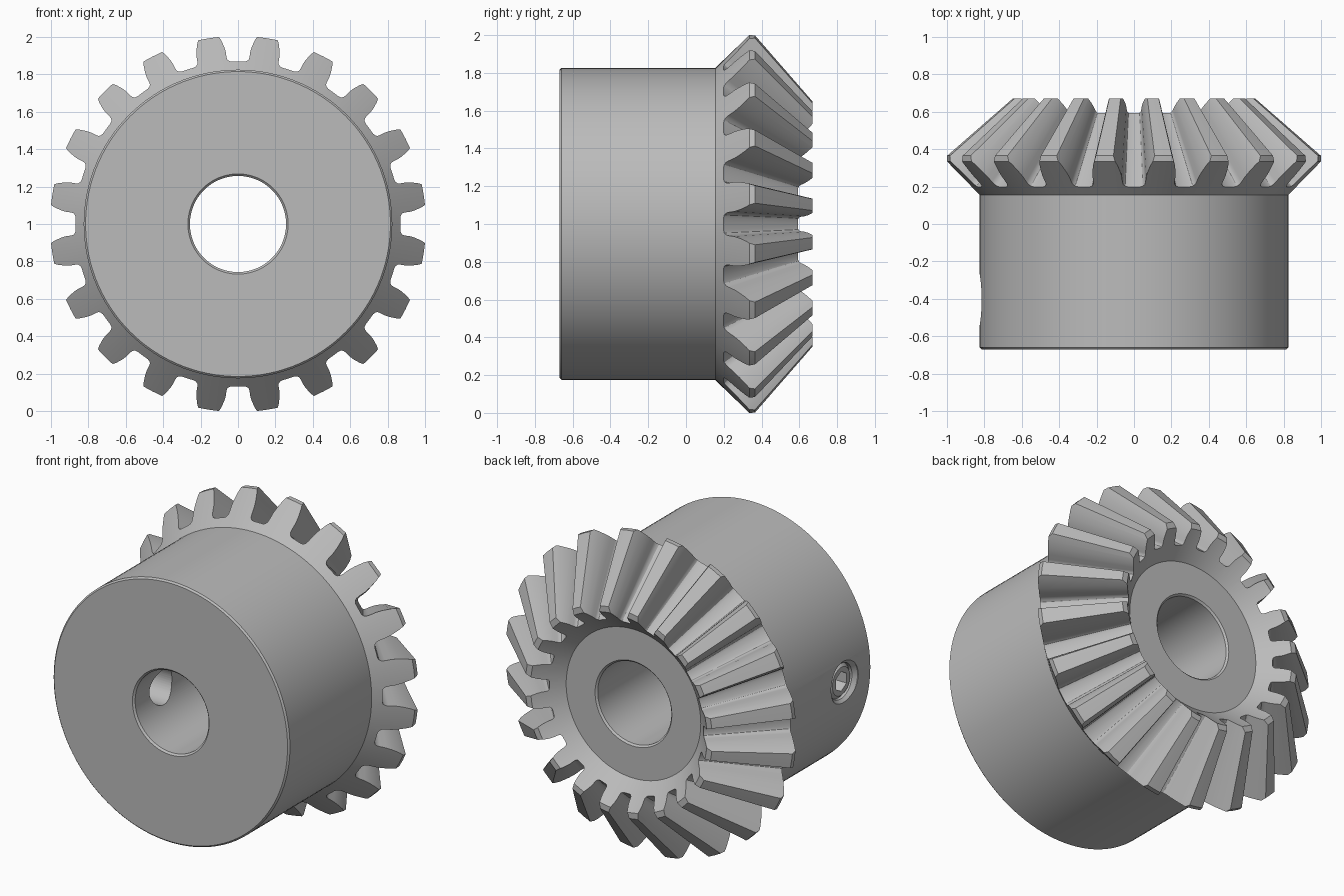
import bpy, bmesh
from math import pi, sin, cos, radians
from mathutils import Vector, Matrix

cube = bpy.data.objects.get("Cube")
if cube:
    bpy.data.objects.remove(cube, do_unlink=True)

steel = bpy.data.materials.new("steel_grey")
steel.use_nodes = True
GREY = (0.5, 0.5, 0.5, 1)
steel.diffuse_color = GREY
steel.node_tree.nodes["Principled BSDF"].inputs["Base Color"].default_value = GREY

TEETH = 20
PITCH_R, PITCH_Y = 0.953, 0.283        # pitch circle at the large end
APEX = Vector((0, PITCH_Y + PITCH_R, 0))
CENTRE = Vector((0, 0, 1))
SCREW_AT = Vector((0, -0.405, 1))


def finish(bm, name):
    bmesh.ops.remove_doubles(bm, verts=bm.verts, dist=1e-5)
    bmesh.ops.recalc_face_normals(bm, faces=bm.faces)
    mesh = bpy.data.meshes.new(name)
    bm.to_mesh(mesh)
    bm.free()
    mesh.materials.append(steel)
    obj = bpy.data.objects.new(name, mesh)
    bpy.context.collection.objects.link(obj)
    return obj


def lathe(name, profile, axis, origin, steps):
    """Revolve (along, radius) pairs round an axis; the profile is closed."""
    axis = Vector(axis)
    bm = bmesh.new()
    verts = [bm.verts.new(origin + axis * a + Vector((0, 0, r))) for a, r in profile]
    edges = [bm.edges.new((v, verts[i - 1])) for i, v in enumerate(verts)]
    bmesh.ops.spin(bm, geom=verts + edges, cent=origin, axis=axis,
                   angle=2 * pi, steps=steps, use_duplicate=False)
    return finish(bm, name)


def cut(target, cutter):
    mod = target.modifiers.new("cut", 'BOOLEAN')
    mod.operation = 'DIFFERENCE'
    mod.solver = 'EXACT'
    mod.object = cutter
    bpy.context.view_layer.objects.active = target
    bpy.ops.object.modifier_apply(modifier=mod.name)
    bpy.data.objects.remove(cutter, do_unlink=True)


def smooth(obj):
    bpy.ops.object.select_all(action='DESELECT')
    obj.select_set(True)
    bpy.context.view_layer.objects.active = obj
    bpy.ops.object.shade_smooth_by_angle(angle=radians(28))


# Blank: hub, back cone, tip land, face cone, recessed end and bore
gear = lathe("bevel_gear", [
    (-0.67, 0.268), (-0.67, 0.815), (-0.66, 0.825), (0.155, 0.825),
    (0.335, 1.005), (0.365, 1.005), (0.67, 0.653), (0.67, 0.616),
    (0.524, 0.47), (0.524, 0.268), (0.513, 0.257), (-0.659, 0.257)],
    (0, 1, 0), CENTRE, 120)

# Tooth spaces: one curved slot outline, tapered towards the cone apex
SLOT = [(-0.119, 0.033), (-0.114, 0.047), (-0.10, 0.058), (-0.08, 0.062),
        (-0.04, 0.066), (0, 0.075), (0.05, 0.091), (0.096, 0.112), (0.15, 0.143)]
outline = [(t, -v) for t, v in reversed(SLOT)] + SLOT
bm = bmesh.new()
for k in range(TEETH):
    turn = Matrix.Rotation(2 * pi * k / TEETH, 3, 'Y')
    rings = []
    for scale in (1.15, 0.5):
        ring = []
        for t, v in outline:
            r = PITCH_R + t * cos(pi / 4)
            y = PITCH_Y + t * sin(pi / 4)
            p = Vector((r * sin(v / r), y, r * cos(v / r)))
            p = APEX + (p - APEX) * scale
            ring.append(bm.verts.new(turn @ p + CENTRE))
        rings.append(ring)
    big, small = rings
    for i in range(len(outline)):
        bm.faces.new((big[i - 1], big[i], small[i], small[i - 1]))
    bm.faces.new(big)
    bm.faces.new(small)
cut(gear, finish(bm, "tooth_spaces"))

# Countersunk cross hole from the side of the hub into the bore
cut(gear, lathe("screw_hole", [
    (-0.95, 0), (-0.95, 0.14), (-0.82, 0.135), (-0.797, 0.112), (-0.05, 0.112),
    (-0.05, 0)], (1, 0, 0), SCREW_AT, 48))
smooth(gear)

# Set screw with a hexagonal socket
screw = lathe("set_screw", [
    (-0.80, 0), (-0.80, 0.088), (-0.78, 0.109), (-0.44, 0.109),
    (-0.42, 0.09), (-0.42, 0)], (1, 0, 0), SCREW_AT, 48)
cut(screw, lathe("hex_socket", [(-0.9, 0), (-0.9, 0.062), (-0.68, 0.062), (-0.68, 0)],
                 (1, 0, 0), SCREW_AT, 6))
smooth(screw)
